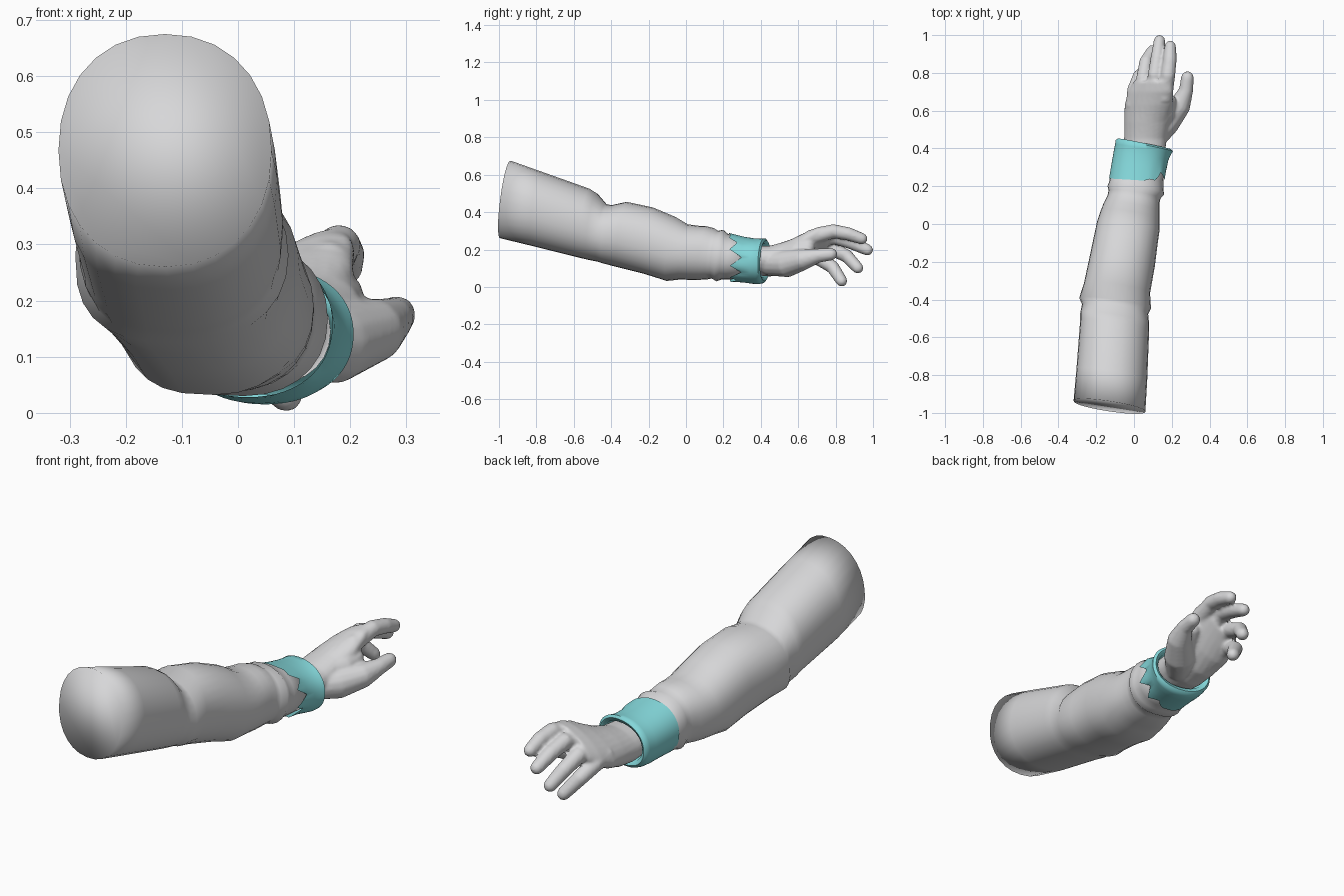
import bpy, bmesh, math
from mathutils import Vector

cube = bpy.data.objects.get("Cube")
if cube:
    bpy.data.objects.remove(cube)


def material(name, rgb):
    m = bpy.data.materials.new(name)
    m.use_nodes = True
    m.diffuse_color = (*rgb, 1)
    m.node_tree.nodes["Principled BSDF"].inputs["Base Color"].default_value = (*rgb, 1)
    return m


GREY = material("light grey", (0.68, 0.68, 0.69))
TEAL = material("pale teal", (0.23, 0.68, 0.70))


def loft(bm, rings, cap_start=True, cap_end=True):
    """Skin a list of equally long point rings."""
    loops = [[bm.verts.new(p) for p in ring] for ring in rings]
    n = len(loops[0])
    for a, b in zip(loops, loops[1:]):
        for i in range(n):
            j = (i + 1) % n
            bm.faces.new((a[i], a[j], b[j], b[i]))
    if cap_start:
        bm.faces.new(loops[0][::-1])
    if cap_end:
        bm.faces.new(loops[-1])


def finish(bm, name, mat, angle=50):
    bmesh.ops.recalc_face_normals(bm, faces=bm.faces)
    mesh = bpy.data.meshes.new(name)
    bm.to_mesh(mesh)
    bm.free()
    mesh.materials.append(mat)
    ob = bpy.data.objects.new(name, mesh)
    bpy.context.collection.objects.link(ob)
    bpy.ops.object.select_all(action="DESELECT")
    ob.select_set(True)
    bpy.context.view_layer.objects.active = ob
    bpy.ops.object.shade_smooth_by_angle(angle=math.radians(angle))
    return ob


def signed_pow(v, e):
    return math.copysign(abs(v) ** e, v)


def cloth_ring(y, left, right, low, high, rise, skew, n=28, corner=0.92, jag=None):
    """Oval across the arm, leaning with rise (z) and skew (x); corner squares its low right side."""
    cx, cz = (left + right) / 2, (low + high) / 2
    pts = []
    for i in range(n):
        t = math.tau * i / n
        c, s = math.cos(t), math.sin(t)
        e = corner if c < 0 and s < 0 else 0.92
        dx = signed_pow(c, e) * (right - left) / 2
        dz = signed_pow(s, e) * (high - low) / 2
        dy = rise * dz + skew * dx + (jag(i, t) if jag else 0)
        pts.append((cx + dx, y + dy, cz + dz))
    return pts


# Sleeve: y, left, right, bottom, top, with pinched rings for the folds
SLEEVE = [
    (-0.965, -0.32, 0.06, 0.26, 0.675), (-0.80, -0.305, 0.07, 0.22, 0.617),
    (-0.54, -0.285, 0.08, 0.155, 0.525), (-0.50, -0.285, 0.08, 0.145, 0.50),
    (-0.45, -0.275, 0.075, 0.135, 0.445), (-0.42, -0.29, 0.09, 0.125, 0.437),
    (-0.34, -0.265, 0.085, 0.105, 0.455), (-0.20, -0.235, 0.11, 0.07, 0.425),
    (-0.08, -0.21, 0.125, 0.032, 0.375), (-0.01, -0.195, 0.135, 0.04, 0.335),
    (0.05, -0.175, 0.135, 0.037, 0.327), (0.09, -0.16, 0.135, 0.038, 0.325),
    (0.13, -0.14, 0.135, 0.04, 0.315), (0.155, -0.135, 0.14, 0.045, 0.30),
    (0.18, -0.14, 0.16, 0.03, 0.305), (0.205, -0.13, 0.155, 0.04, 0.285),
    (0.24, -0.125, 0.155, 0.04, 0.275), (0.34, -0.09, 0.165, 0.045, 0.245),
]
bm = bmesh.new()
loft(bm, [cloth_ring(*s, 0.13, -0.15, corner=0.72 if k else 0.92)
          for k, s in enumerate(SLEEVE)])
finish(bm, "sleeve", GREY, 180)


# Cuff: torn teeth along the rear edge on the thumb side, thick rolled lip in front
def teeth(i, t):
    side = max(0, math.cos(t + 0.25))
    return side * (0.01 + 0.065 * abs((i % 6) / 3 - 1))


CUFF = [
    (0.232, -0.132, 0.168, 0.028, 0.288, 0.0, -0.06), (0.31, -0.118, 0.173, 0.024, 0.268, 0.02, -0.1),
    (0.36, -0.108, 0.182, 0.017, 0.260, 0.03, -0.15), (0.395, -0.10, 0.196, 0.015, 0.258, 0.04, -0.18),
    (0.415, -0.097, 0.206, 0.02, 0.26, 0.04, -0.2), (0.424, -0.085, 0.195, 0.032, 0.248, 0.04, -0.2),
    (0.415, -0.068, 0.178, 0.05, 0.23, 0.04, -0.2), (0.35, -0.058, 0.165, 0.062, 0.22, 0.04, -0.2),
]
bm = bmesh.new()
loft(bm, [cloth_ring(*s, n=60, jag=None if k else teeth)
          for k, s in enumerate(CUFF)], False, True)
finish(bm, "cuff", TEAL, 60)


def palm_ring(y, cx, cz, half_w, half_t, roll, n=24):
    r = math.radians(roll)
    pts = []
    for i in range(n):
        t = math.tau * i / n
        u, v = half_w * math.cos(t), half_t * math.sin(t)
        pts.append((cx + u * math.cos(r) - v * math.sin(r), y,
                    cz + u * math.sin(r) + v * math.cos(r)))
    return pts


def digit(bm, joints, radii, n=14):
    """Tapered tube with a round tip through the joint points."""
    pts = [Vector(p) for p in joints]
    heading = (pts[-1] - pts[-2]).normalized()
    tip, r = pts[-1], radii[-1]
    radii = list(radii)
    for a in (0.5, 1.0, 1.4):
        pts.append(tip + heading * r * math.sin(a))
        radii.append(r * math.cos(a))
    rings = []
    for i, p in enumerate(pts):
        d = (pts[min(i + 1, len(pts) - 1)] - pts[max(i - 1, 0)]).normalized()
        side = d.cross(Vector((0, 0, 1))).normalized()
        up = side.cross(d)
        rings.append([p + radii[i] * (side * math.cos(math.tau * k / n)
                                      + up * math.sin(math.tau * k / n)) for k in range(n)])
    loft(bm, rings)


# Hand: rolled palm plus five digits, fused into one skin
bm = bmesh.new()
PALM = [
    (0.36, 0.055, 0.14, 0.11, 0.075, 12), (0.45, 0.06, 0.138, 0.115, 0.08, 15),
    (0.54, 0.068, 0.158, 0.125, 0.082, 22), (0.63, 0.078, 0.195, 0.142, 0.07, 30),
    (0.70, 0.088, 0.228, 0.14, 0.057, 34), (0.755, 0.098, 0.25, 0.12, 0.045, 36),
]
loft(bm, [palm_ring(*s) for s in PALM])
FINGERS = [
    [(0.16, 0.66, 0.262), (0.180, 0.79, 0.298), (0.190, 0.87, 0.283), (0.192, 0.94, 0.258)],
    [(0.10, 0.66, 0.235), (0.112, 0.79, 0.266), (0.124, 0.88, 0.238), (0.135, 0.97, 0.198)],
    [(0.04, 0.65, 0.205), (0.050, 0.77, 0.207), (0.064, 0.86, 0.165), (0.098, 0.918, 0.102)],
    [(0.00, 0.62, 0.17), (0.002, 0.71, 0.153), (0.030, 0.785, 0.105), (0.085, 0.832, 0.032)],
]
for joints in FINGERS:
    digit(bm, joints, (0.042, 0.039, 0.036, 0.031))
# Thumb and the web between thumb and forefinger
digit(bm, [(0.09, 0.44, 0.125), (0.17, 0.54, 0.125), (0.245, 0.63, 0.148),
           (0.276, 0.71, 0.168), (0.283, 0.775, 0.175)],
      (0.065, 0.074, 0.057, 0.038, 0.034))
digit(bm, [(0.10, 0.50, 0.17), (0.17, 0.60, 0.19), (0.185, 0.65, 0.21)],
      (0.06, 0.055, 0.04))
hand = finish(bm, "hand", GREY, 180)
remesh = hand.modifiers.new("fuse", "REMESH")
remesh.mode = "VOXEL"
remesh.voxel_size = 0.008
remesh.use_smooth_shade = True
smooth = hand.modifiers.new("soften", "SMOOTH")
smooth.factor = 0.5
smooth.iterations = 5
